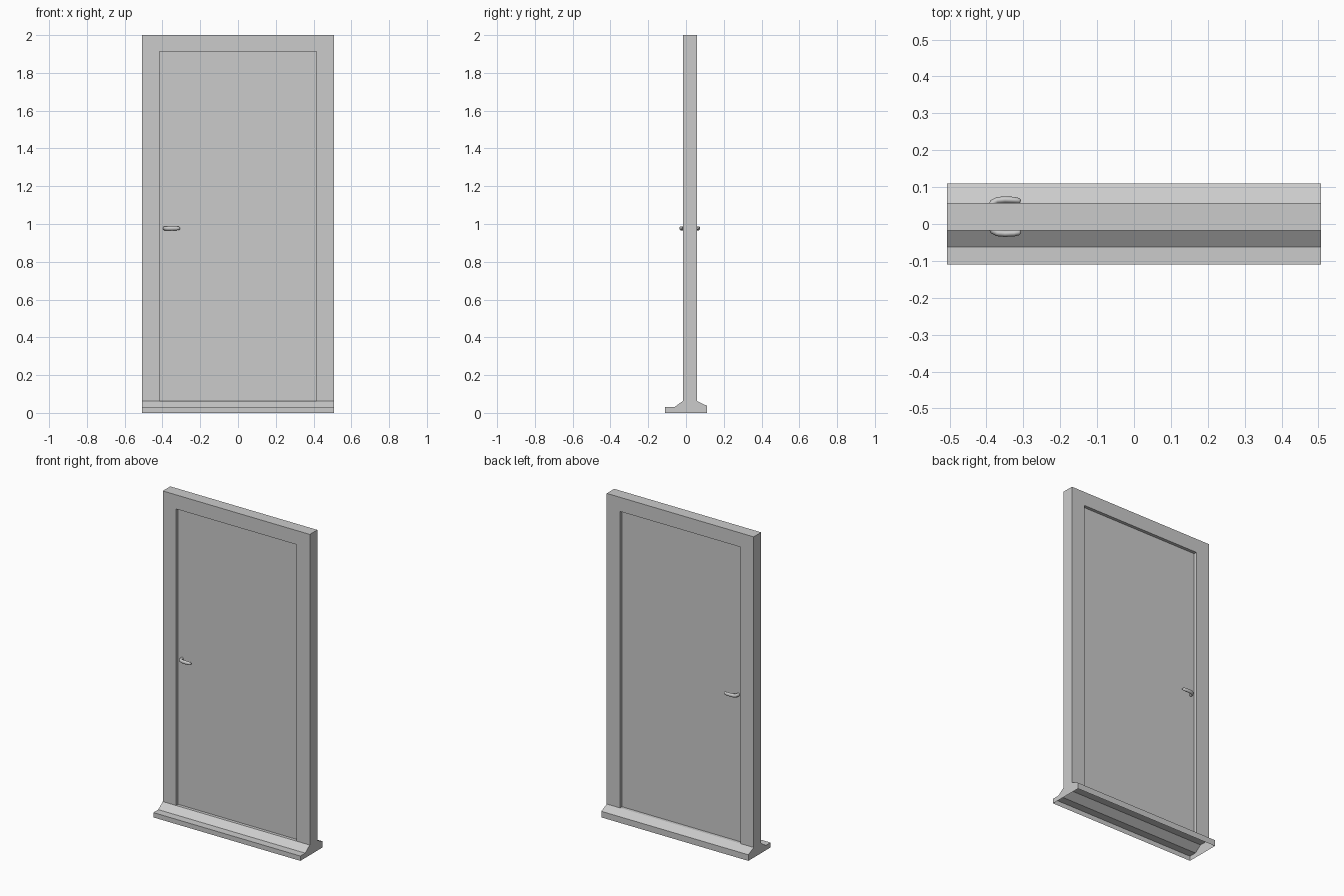
import bpy, bmesh, math
from mathutils import Vector

if "Cube" in bpy.data.objects:
    bpy.data.objects.remove(bpy.data.objects["Cube"])

W, H, SILL = 0.507, 2.0, 0.063      # half width, height, sill top
YF, YB = -0.017, 0.057              # front and back of the frame
MID = (YF + YB) / 2
PANEL = 0.017                       # half thickness of the door leaf


def finish(name, bm):
    bmesh.ops.recalc_face_normals(bm, faces=bm.faces)
    me = bpy.data.meshes.new(name)
    bm.to_mesh(me)
    bm.free()
    ob = bpy.data.objects.new(name, me)
    bpy.context.collection.objects.link(ob)
    return ob


def prism(name, points, place, a, b, open_edge=None):
    """Extrude a profile from a to b; place maps (u, v, depth) to xyz."""
    bm = bmesh.new()
    rows = [[bm.verts.new(place(u, v, d)) for u, v in points] for d in (a, b)]
    for row in rows:
        bm.faces.new(row)
    n = len(points)
    for i in range(n):
        if i != open_edge:
            j = (i + 1) % n
            bm.faces.new((rows[0][i], rows[0][j], rows[1][j], rows[1][i]))
    return finish(name, bm)


def along_x(u, v, d):
    return (d, u, v)


def along_y(u, v, d):
    return (u, d, v)


# Sill: stepped profile, hollow and open underneath
prism("sill", [(-0.11, 0), (-0.11, 0.03), (-0.062, 0.03), (YF, SILL),
               (YB, SILL), (0.11, 0.038), (0.11, 0)],
      along_x, -W, W, open_edge=6)

# Door frame: posts and head in one piece
IX, IZ = 0.415, 1.912
prism("door_frame", [(-W, SILL), (-W, H), (W, H), (W, SILL),
                     (IX, SILL), (IX, IZ), (-IX, IZ), (-IX, SILL)],
      along_y, YF, YB)

# Door leaf, recessed on both sides
prism("door_leaf", [(-IX, SILL), (-IX, IZ), (IX, IZ), (IX, SILL)],
      along_y, MID - PANEL, MID + PANEL)


# Lever handles: oval rings swept along a bent path (x, distance from centre, size)
PATH = [(-0.388, 0.014, 1.0), (-0.387, 0.028, 1.0), (-0.382, 0.038, 1.0),
        (-0.371, 0.044, 1.0), (-0.350, 0.046, 1.0), (-0.325, 0.045, 0.95),
        (-0.312, 0.043, 0.8), (-0.307, 0.042, 0.4)]


def handle(name, side, sides=14):
    bm = bmesh.new()
    pts = [Vector((x, MID + side * d, 0.977)) for x, d, _ in PATH]
    rings = []
    for i, p in enumerate(pts):
        t = (pts[min(i + 1, len(pts) - 1)] - pts[max(i - 1, 0)]).normalized()
        across = Vector((-t.y, t.x, 0))
        ring = []
        for k in range(sides):
            a = math.tau * k / sides
            ring.append(bm.verts.new(p + PATH[i][2] * (
                across * math.cos(a) * 0.009 + Vector((0, 0, 0.011)) * math.sin(a))))
        rings.append(ring)
    for r, s in zip(rings, rings[1:]):
        for k in range(sides):
            j = (k + 1) % sides
            bm.faces.new((r[k], r[j], s[j], s[k]))
    bm.faces.new(rings[0])
    bm.faces.new(rings[-1])
    ob = finish(name, bm)
    bpy.ops.object.select_all(action='DESELECT')
    ob.select_set(True)
    bpy.context.view_layer.objects.active = ob
    bpy.ops.object.shade_smooth_by_angle(angle=math.radians(50))


handle("front_handle", -1)
handle("back_handle", 1)
